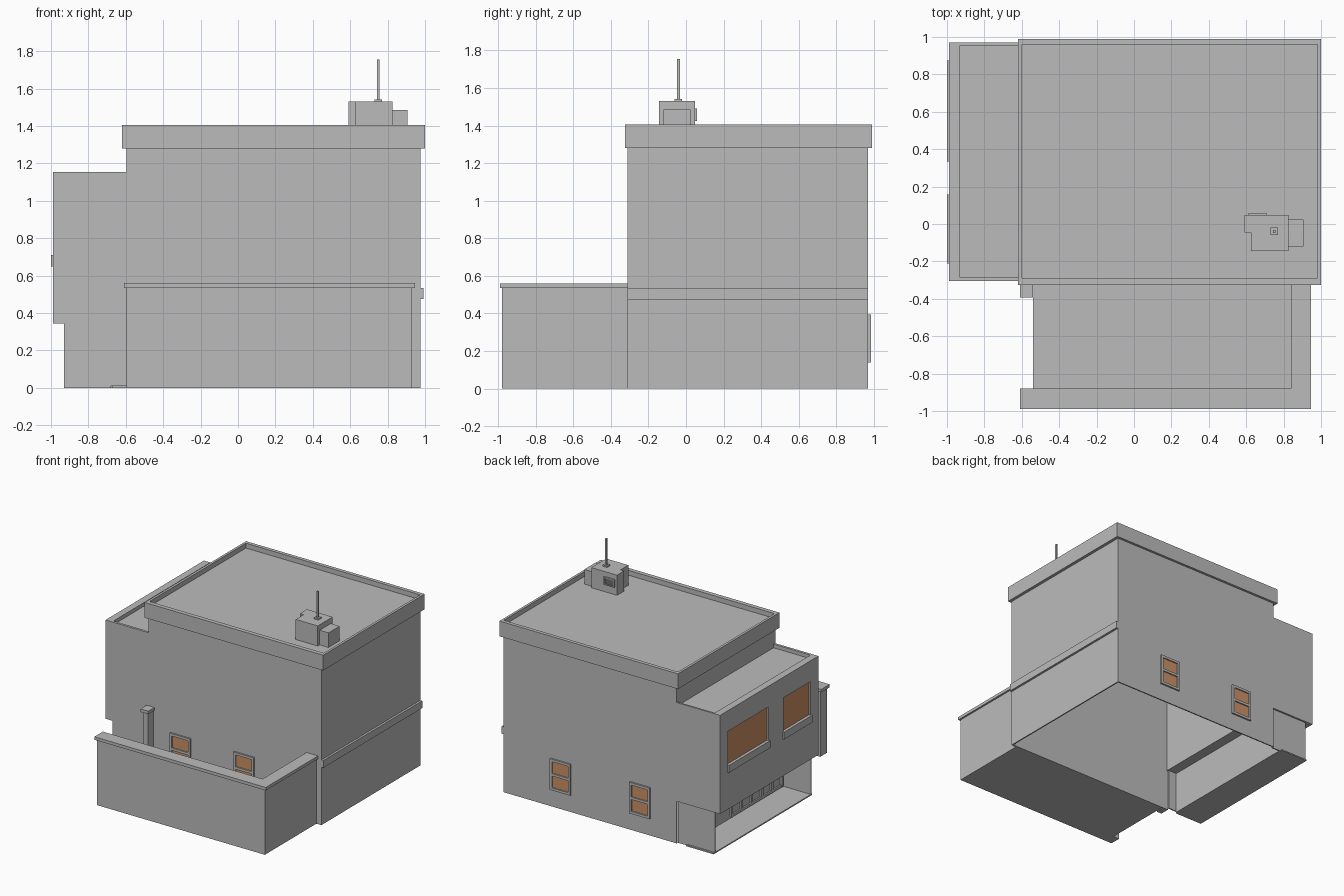
import bpy
import bmesh

cube = bpy.data.objects.get("Cube")
if cube:
    bpy.data.objects.remove(cube, do_unlink=True)


def material(name, rgb):
    m = bpy.data.materials.new(name)
    m.use_nodes = True
    m.diffuse_color = (*rgb, 1)
    m.node_tree.nodes["Principled BSDF"].inputs["Base Color"].default_value = (*rgb, 1)
    return m


PLASTER = material("plaster grey", (0.5, 0.5, 0.5))
PANE = material("amber pane", (0.6, 0.28, 0.13))
DARK = material("dark grey", (0.15, 0.15, 0.15))


def boxes(name, parts, mat=PLASTER):
    """One object made of boxes, each given as its x, y and z ranges."""
    bm = bmesh.new()
    for xs, ys, zs in parts:
        verts = bmesh.ops.create_cube(bm, size=1)["verts"]
        for v in verts:
            for i, (lo, hi) in enumerate((xs, ys, zs)):
                v.co[i] = (lo + hi) / 2 + v.co[i] * (hi - lo)
    mesh = bpy.data.meshes.new(name)
    bm.to_mesh(mesh)
    bm.free()
    mesh.materials.append(mat)
    obj = bpy.data.objects.new(name, mesh)
    bpy.context.collection.objects.link(obj)
    return obj


def cut(target, cutter):
    mod = target.modifiers.new("opening", "BOOLEAN")
    mod.operation = "DIFFERENCE"
    mod.solver = "EXACT"
    mod.object = cutter
    cutter.hide_render = True
    cutter.hide_viewport = True
    cutter.display_type = "WIRE"


# Main block: hollow, open at the bottom
X0, X1, Y0, Y1 = -0.595, 0.975, -0.312, 0.97
T = 0.01
OVERHANG = 0.345
EAVE = 1.28
boxes("front_wall", [((X0, X1), (Y0, Y0 + T), (0, EAVE))])
boxes("back_wall", [((X0, X1), (Y1 - T, Y1), (0, EAVE))])
boxes("right_end_wall", [((X1 - T, X1), (Y0 + T, Y1 - T), (0, EAVE))])
boxes("left_end_wall", [((X0, X0 + T), (Y0 + T, Y1 - T), (OVERHANG, EAVE))])
boxes("side_band", [((X1, 0.993), (Y0, Y1), (0.475, 0.535))])

# Flat roof with parapet
boxes("main_roof", [((-0.6, 0.98), (-0.29, 0.96), (EAVE, 1.365))])
boxes("main_parapet", [
    ((-0.62, 1.0), (-0.325, -0.29), (EAVE, 1.405)),
    ((-0.62, 1.0), (0.96, 0.99), (EAVE, 1.405)),
    ((-0.62, -0.6), (-0.29, 0.96), (EAVE, 1.405)),
    ((0.98, 1.0), (-0.29, 0.96), (EAVE, 1.405)),
])

# Overhanging side wing
WX, WY0 = -0.988, -0.305
wing = boxes("side_wing", [((WX, X0), (WY0, Y1), (OVERHANG, 1.125))])
boxes("wing_parapet", [
    ((WX, X0), (WY0, -0.285), (1.125, 1.155)),
    ((WX, X0), (0.955, Y1), (1.125, 1.155)),
    ((WX, -0.93), (-0.285, 0.955), (1.125, 1.155)),
])

# Large recessed windows on the wing
for label, lo, hi in (("rear", 0.345, 0.865), ("fore", -0.2, 0.15)):
    cutter = boxes(label + "_window_cutter", [((WX - 0.05, WX + 0.02), (lo, hi), (0.69, 0.985))])
    cut(wing, cutter)
    boxes(label + "_wing_window", [((WX + 0.012, WX + 0.019), (lo, hi), (0.69, 0.985))], PANE)
    boxes(label + "_window_sill", [((-1.0, WX + 0.02), (lo - 0.01, hi + 0.008), (0.65, 0.71))])

# Porch below the wing
PX = -0.93
boxes("porch_floor", [((PX, -0.68), (WY0, Y1), (0, 0.01))])
boxes("porch_front_wall", [((PX, X0), (-0.3, -0.29), (0.01, OVERHANG))])
boxes("porch_back_wall", [((PX, X0), (0.945, 0.955), (0, OVERHANG))])
boxes("porch_inner_wall", [((-0.68, -0.67), (-0.29, 0.945), (0, OVERHANG))])
rails = [((-0.692, -0.68), (-0.27, 0.4), z) for z in ((0.02, 0.04), (0.28, 0.3))]
for i in range(6):
    y = -0.27 + i * 0.13
    rails.append(((-0.694, -0.68), (y, y + 0.02), (0.02, 0.3)))
boxes("porch_door_frames", rails)


# Small sash windows on the front and the back
def sash_window(name, x, wall, out):
    def depth(a, b):
        return tuple(sorted((wall + out * a, wall + out * b)))
    w, lo, hi, f = 0.093, 0.14, 0.395, 0.02
    d = depth(-0.005, 0.014)
    frame = [((x + s * w - (f if s > 0 else 0), x + s * w + (0 if s > 0 else f)), d, (lo, hi))
             for s in (-1, 1)]
    inner = (x - w + f, x + w - f)
    for z in (lo, (lo + hi - f) / 2, hi - f):
        frame.append((inner, d, (z, z + f)))
    boxes(name + "_frame", frame)
    boxes(name + "_pane", [(inner, depth(-0.002, 0.004), (lo + f, hi - f))], PANE)


sash_window("front_window_right", -0.3, Y0, -1)
sash_window("front_window_left", 0.277, Y0, -1)
sash_window("back_window_left", 0.455, Y1, 1)
sash_window("back_window_right", -0.265, Y1, 1)

# Walled yard, open on its right-hand side
boxes("yard_floor", [((-0.54, 0.85), (-0.9, Y0), (0, 0.01))])
boxes("yard_wall", [
    ((X0, 0.93), (-0.98, -0.89), (0, 0.535)),
    ((0.85, 0.93), (-0.89, Y0), (0, 0.535)),
])
boxes("yard_wall_cap", [
    ((-0.61, 0.945), (-0.99, -0.88), (0.535, 0.56)),
    ((0.84, 0.945), (-0.88, Y0), (0.535, 0.56)),
])
boxes("gate_post", [((X0, -0.55), (-0.38, Y0), (0, 0.535))])
boxes("gate_post_cap", [((-0.61, -0.54), (-0.392, Y0), (0.535, 0.56))])

# Rooftop housing and mast
boxes("roof_housing", [
    ((0.625, 0.825), (-0.145, 0.048), (1.365, 1.53)),
    ((0.592, 0.625), (-0.045, 0.048), (1.365, 1.53)),
])
boxes("housing_side_unit", [((0.825, 0.905), (-0.12, 0.025), (1.365, 1.485))])
boxes("housing_vent_frame", [
    ((0.612, 0.708), (0.048, 0.058), (1.425, 1.434)),
    ((0.612, 0.708), (0.048, 0.058), (1.481, 1.49)),
    ((0.612, 0.621), (0.048, 0.058), (1.434, 1.481)),
    ((0.699, 0.708), (0.048, 0.058), (1.434, 1.481)),
])
boxes("housing_vent", [((0.621, 0.699), (0.047, 0.052), (1.434, 1.481))], DARK)
boxes("mast_base", [((0.73, 0.77), (-0.06, -0.02), (1.53, 1.541))])
boxes("mast", [((0.743, 0.757), (-0.047, -0.033), (1.541, 1.755))])
